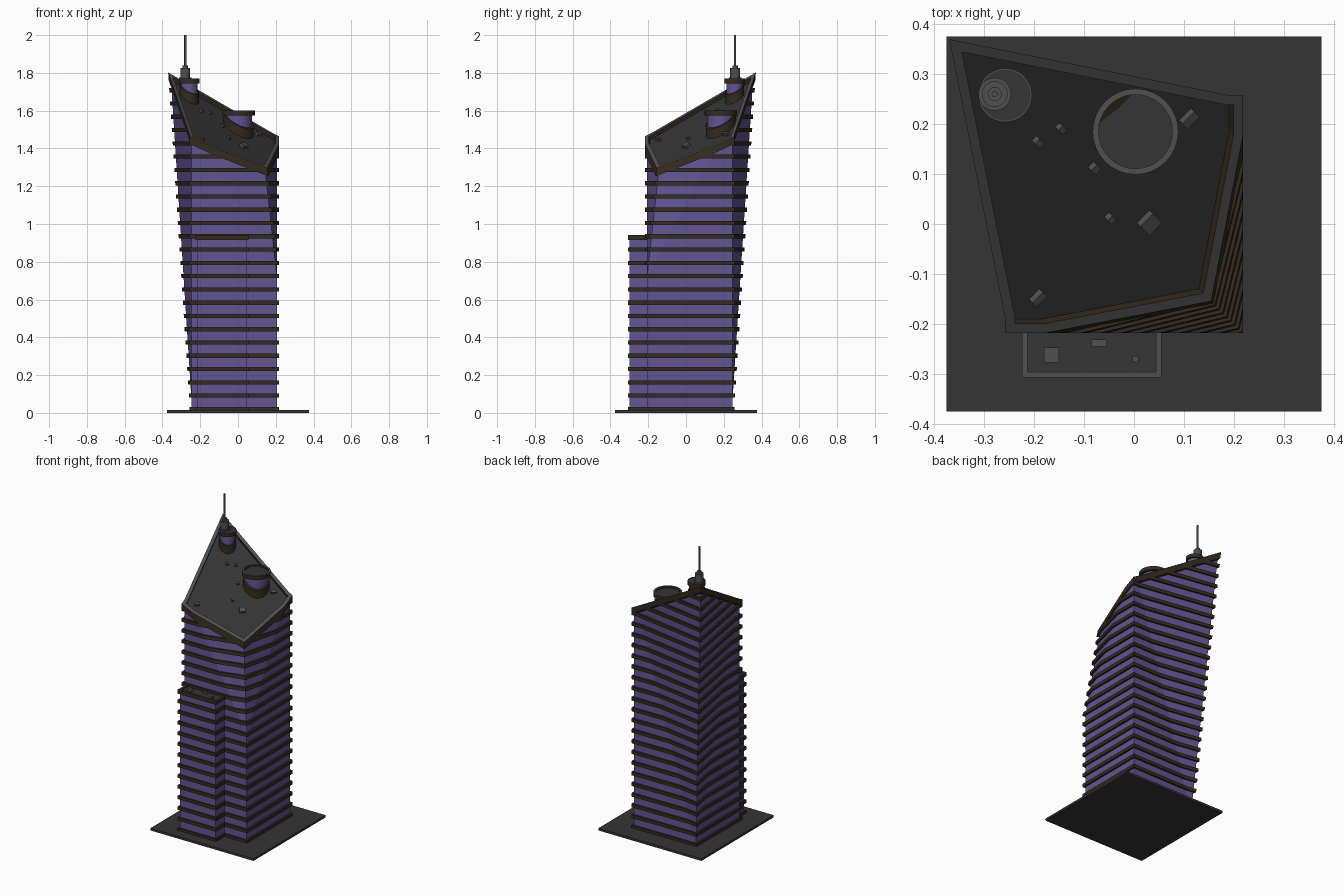
import bpy, bmesh, math
from mathutils import Vector, Matrix

if "Cube" in bpy.data.objects:
    bpy.data.objects.remove(bpy.data.objects["Cube"])

def material(name, rgb):
    m = bpy.data.materials.new(name)
    m.diffuse_color = (*rgb, 1)
    m.use_nodes = True
    m.node_tree.nodes["Principled BSDF"].inputs["Base Color"].default_value = m.diffuse_color
    return m

GLASS = material("violet_glass", (0.12, 0.09, 0.29))
BROWN = material("brown_ledge", (0.035, 0.024, 0.014))
DARK = material("dark_roof", (0.035, 0.035, 0.035))
GREY = material("mid_grey", (0.08, 0.08, 0.08))

SLOPE, ROOF = 0.483, 1.445
NORMAL = Vector((SLOPE, -SLOPE, 1)).normalized()
LEVELS = [0.021 + 0.0703 * i for i in range(25)]

def roof_z(x, y):
    return ROOF + SLOPE * (y - x)

def finish(bm, name, *mats):
    bmesh.ops.recalc_face_normals(bm, faces=bm.faces)
    me = bpy.data.meshes.new(name)
    bm.to_mesh(me)
    bm.free()
    for m in mats:
        me.materials.append(m)
    ob = bpy.data.objects.new(name, me)
    bpy.context.collection.objects.link(ob)
    return ob

def cut(bm, co, no):
    """Trim everything on the normal side and cap the opening."""
    r = bmesh.ops.bisect_plane(bm, geom=bm.verts[:] + bm.edges[:] + bm.faces[:], dist=1e-6,
                               plane_co=co, plane_no=no, clear_outer=True)
    edges = [e for e in r["geom_cut"] if isinstance(e, bmesh.types.BMEdge)]
    if edges:
        bmesh.ops.edgeloop_fill(bm, edges=edges)

def tower(d, drop):
    """Tower body grown by d, its sloped top lowered by drop."""
    a, b = 0.206 + d, 0.246 + d
    c, t, f = 0.242 + d, 0.364 + d, 0.131 + d
    pts = [(-c, c, 0), (a, b, 0), (a, -a, 0), (-b, -a, 0),
           (-t, t, 1.9), (a, b, 1.57), (f, -f, 1.4), (-b, -a, 1.57), (a, -a, 0.72)]
    bm = bmesh.new()
    v = [bm.verts.new(p) for p in pts]
    for q in ((0, 1, 5), (0, 5, 4), (1, 2, 8, 5), (8, 6, 5), (2, 3, 7, 8), (8, 7, 6),
              (0, 4, 7), (0, 7, 3), (3, 2, 1, 0), (4, 5, 6), (4, 6, 7)):
        bm.faces.new([v[i] for i in q])
    cut(bm, (0, 0, ROOF - drop), NORMAL)
    return bm

def box_into(bm, lo, hi):
    lo, hi = Vector(lo), Vector(hi)
    mat = Matrix.Translation((lo + hi) / 2) @ Matrix.Diagonal((*(hi - lo), 1))
    bmesh.ops.create_cube(bm, size=1, matrix=mat)

def box(name, lo, hi, mat=None):
    bm = bmesh.new()
    box_into(bm, lo, hi)
    return finish(bm, name, *([mat] if mat else []))

def sink_top(bm, width, depth):
    """Recess the upward face, leaving a rim: grey rim, dark floor."""
    bm.normal_update()
    bmesh.ops.recalc_face_normals(bm, faces=bm.faces)
    top = max(bm.faces, key=lambda f: f.calc_center_median().dot(NORMAL) if f.normal.z > 0.5 else -9)
    n = top.normal.copy()
    r = bmesh.ops.inset_region(bm, faces=[top], thickness=width, use_even_offset=True)
    for f in r["faces"]:
        f.material_index = 1
    inner = bmesh.ops.extrude_discrete_faces(bm, faces=[top])["faces"][0]
    inner.material_index = 2
    bmesh.ops.translate(bm, verts=inner.verts, vec=-n * depth)

def cylinder(name, x, y, r, z0, z1, mat, sides=32, rim=None):
    bm = bmesh.new()
    bmesh.ops.create_cone(bm, cap_ends=True, segments=sides, radius1=r, radius2=r, depth=z1 - z0,
                          matrix=Matrix.Translation((x, y, (z0 + z1) / 2)))
    if rim:
        sink_top(bm, *rim)
    ob = finish(bm, name, mat, GREY, DARK)
    bpy.context.view_layer.objects.active = ob
    ob.select_set(True)
    bpy.ops.object.shade_smooth_by_angle(angle=math.radians(35))
    ob.select_set(False)
    return ob

# ground plate
box("base_plate", (-0.375, -0.375, 0), (0.375, 0.375, 0.015), DARK)

# tower glass and its floor ledges
finish(tower(0, 0.04), "tower_glass", GLASS)
ledges = bpy.data.meshes.new("ledges_tmp")
allb = bmesh.new()
for z in LEVELS:
    bm = tower(0.012, 0.035)
    cut(bm, (0, 0, z + 0.011), (0, 0, 1))
    cut(bm, (0, 0, z - 0.011), (0, 0, -1))
    bm.to_mesh(ledges)
    bm.free()
    allb.from_mesh(ledges)
bpy.data.meshes.remove(ledges)
finish(allb, "tower_ledges", BROWN)

# sloped roof with raised parapet
bm = tower(0.012, 0)
cut(bm, (0, 0, ROOF - 0.038), -NORMAL)
sink_top(bm, 0.021, 0.022)
finish(bm, "roof_parapet", BROWN, GREY, DARK)

# low annex on the front
box("annex_glass", (-0.214, -0.298, 0), (0.045, -0.19, 0.92), GLASS)
bm = bmesh.new()
for z in LEVELS[:13]:
    box_into(bm, (-0.224, -0.307, z - 0.011), (0.055, -0.19, z + 0.011))
finish(bm, "annex_ledges", BROWN)
bm = bmesh.new()
box_into(bm, (-0.224, -0.307, 0.915), (0.055, -0.19, 0.942))
sink_top(bm, 0.011, 0.012)
finish(bm, "annex_parapet", BROWN, GREY, DARK)
for i, (x, y, w, h) in enumerate([(-0.165, -0.262, 0.03, 0.03), (-0.07, -0.238, 0.03, 0.014),
                                  (0.003, -0.27, 0.012, 0.012)]):
    box(f"annex_vent_{i}", (x - w / 2, y - h / 2, 0.925), (x + w / 2, y + h / 2, 0.942), GREY)

# roof drums: sloped skirt, glass band and cap
def drum(name, x, y, r, top, cap, rim):
    low = roof_z(x, y) - 0.16
    skirt = cylinder(name + "_skirt", x, y, r * 0.93, low, low + 0.1, BROWN)
    for v in skirt.data.vertices:
        lift = 0.025 if v.co.z > low + 0.05 else -0.03
        v.co.z = min(roof_z(v.co.x, v.co.y) + lift, top - 0.006)
    cylinder(name + "_glass", x, y, r * 0.82, low + 0.06, top - cap, GLASS)
    cylinder(name + "_cap", x, y, r, top - cap, top, BROWN, rim=rim)

drum("large_drum", 0.003, 0.185, 0.086, 1.60, 0.025, (0.012, 0.012))
drum("small_drum", -0.258, 0.258, 0.054, 1.77, 0.025, (0.003, 0.003))

# antenna
for n, r, z0, z1 in (("antenna_foot", 0.033, 1.765, 1.775), ("antenna_base", 0.026, 1.775, 1.825),
                     ("antenna_collar", 0.014, 1.825, 1.84), ("antenna_mast", 0.006, 1.84, 2.0)):
    cylinder(n, -0.279, 0.26, r, z0, z1, GREY, 20)

# small roof vents lying on the slope
tilt = Matrix((Vector((1, 1, 0)).normalized(),
               NORMAL.cross(Vector((1, 1, 0)).normalized()), NORMAL)).transposed().to_4x4()
for i, (x, y, w, l) in enumerate([(-0.193, 0.165, 0.013, 0.016), (-0.147, 0.192, 0.012, 0.014),
                                  (-0.08, 0.113, 0.016, 0.014), (-0.048, 0.012, 0.013, 0.014),
                                  (0.03, 0.003, 0.036, 0.032), (0.11, 0.212, 0.034, 0.018),
                                  (-0.193, -0.147, 0.03, 0.014)]):
    bm = bmesh.new()
    pos = Vector((x, y, roof_z(x, y) - 0.019))
    bmesh.ops.create_cube(bm, size=1, matrix=Matrix.Translation(pos) @ tilt
                          @ Matrix.Diagonal((w, l, 0.022, 1)))
    finish(bm, f"roof_vent_{i}", GREY)
